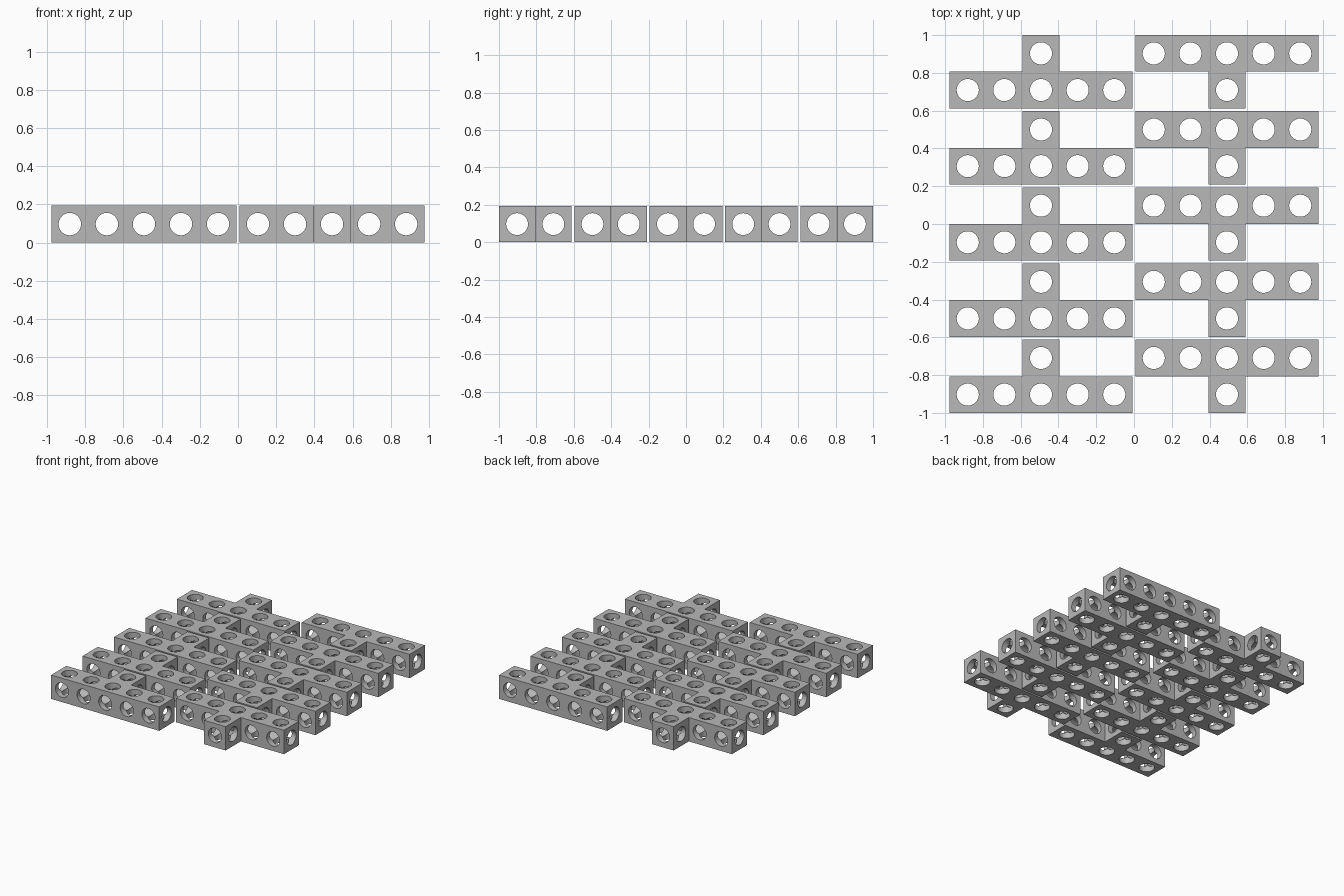
import bpy, math
from mathutils import Matrix, Vector

if "Cube" in bpy.data.objects:
    bpy.data.objects.remove(bpy.data.objects["Cube"])

U = 2 / 131            # overall length split into small units
C = 12.7 * U           # cube cell size
GAP = 1.0 * U          # clearance between beams
R = 0.0585             # hole radius

grey = bpy.data.materials.new("grey plastic")
grey.diffuse_color = (0.48, 0.48, 0.48, 1)
grey.use_nodes = True
grey.node_tree.nodes["Principled BSDF"].inputs["Base Color"].default_value = grey.diffuse_color

# T-shaped outline: five cells in the bar, one stem cell on +y, centred on the bar's middle cell
a, b = 2.5 * C, 0.5 * C
outline = [(-a, -b), (a, -b), (a, b), (b, b), (b, 3 * b), (-b, 3 * b), (-b, b), (-a, b)]


def prism(name, points, z0, z1):
    n = len(points)
    verts = [(x, y, z) for z in (z0, z1) for x, y in points]
    faces = [tuple(reversed(range(n))), tuple(range(n, 2 * n))]
    faces += [(i, (i + 1) % n, n + (i + 1) % n, n + i) for i in range(n)]
    mesh = bpy.data.meshes.new(name)
    mesh.from_pydata(verts, [], faces)
    mesh.materials.append(grey)
    obj = bpy.data.objects.new(name, mesh)
    bpy.context.collection.objects.link(obj)
    return obj


def drill(name, radius, axis, holes):
    """One cutter holding parallel round rods; holes = (centre, length)."""
    turn = Vector((0, 0, 1)).rotation_difference(Vector(axis)).to_matrix().to_4x4()
    n, verts, faces = 40, [], []
    for centre, length in holes:
        base = len(verts)
        m = Matrix.Translation(centre) @ turn
        for z in (-length / 2, length / 2):
            for i in range(n):
                t = 2 * math.pi * (i + 0.5) / n
                verts.append(m @ Vector((radius * math.cos(t), radius * math.sin(t), z)))
        faces.append([base + i for i in reversed(range(n))])
        faces.append([base + n + i for i in range(n)])
        faces += [[base + i, base + (i + 1) % n, base + n + (i + 1) % n, base + n + i] for i in range(n)]
    mesh = bpy.data.meshes.new(name)
    mesh.from_pydata(verts, [], faces)
    mesh.materials.append(grey)
    obj = bpy.data.objects.new(name, mesh)
    bpy.context.collection.objects.link(obj)
    obj.hide_render = True
    return obj


# Solid beam and the three sets of through holes (radii differ a hair so the cuts stay clean)
blank = prism("beam_blank", outline, 0, C)
E = 0.04
cells = [(i * C, 0) for i in range(-2, 3)] + [(0, C)]
cutters = [
    drill("vertical_holes", R, (0, 0, 1), [((x, y, b), C + E) for x, y in cells]),
    drill("lengthwise_holes", R * 0.997, (1, 0, 0), [((0, 0, b), 5 * C + E), ((0, C, b), C + E)]),
    drill("crosswise_holes", R * 1.003, (0, 1, 0),
          [((i * C, 0, b), C + E) for i in (-2, -1, 1, 2)] + [((0, b, b), 2 * C + E)]),
]
for cutter in cutters:
    mod = blank.modifiers.new(cutter.name, 'BOOLEAN')
    mod.operation, mod.solver, mod.object = 'DIFFERENCE', 'EXACT', cutter

bpy.context.view_layer.update()
deps = bpy.context.evaluated_depsgraph_get()
beam = bpy.data.meshes.new_from_object(blank.evaluated_get(deps))
beam.name = "drilled_t_beam"
beam.materials.clear()
beam.materials.append(grey)
beam.polygons.foreach_set("material_index", [0] * len(beam.polygons))
beam.shade_smooth()
beam.set_sharp_from_angle(angle=math.radians(30))
for helper in [blank] + cutters:
    bpy.data.objects.remove(helper)

# Two columns of five beams; the right column is turned half round
cx = a + GAP / 2
for row in range(5):
    y0 = -1 + row * (2 * C + GAP)
    left = bpy.data.objects.new(f"left_t_beam_{row + 1}", beam)
    left.location = (-cx, y0 + b, 0)
    right = bpy.data.objects.new(f"right_t_beam_{row + 1}", beam)
    right.location = (cx, y0 + 3 * b, 0)
    right.rotation_euler.z = math.pi
    for obj in (left, right):
        bpy.context.collection.objects.link(obj)
